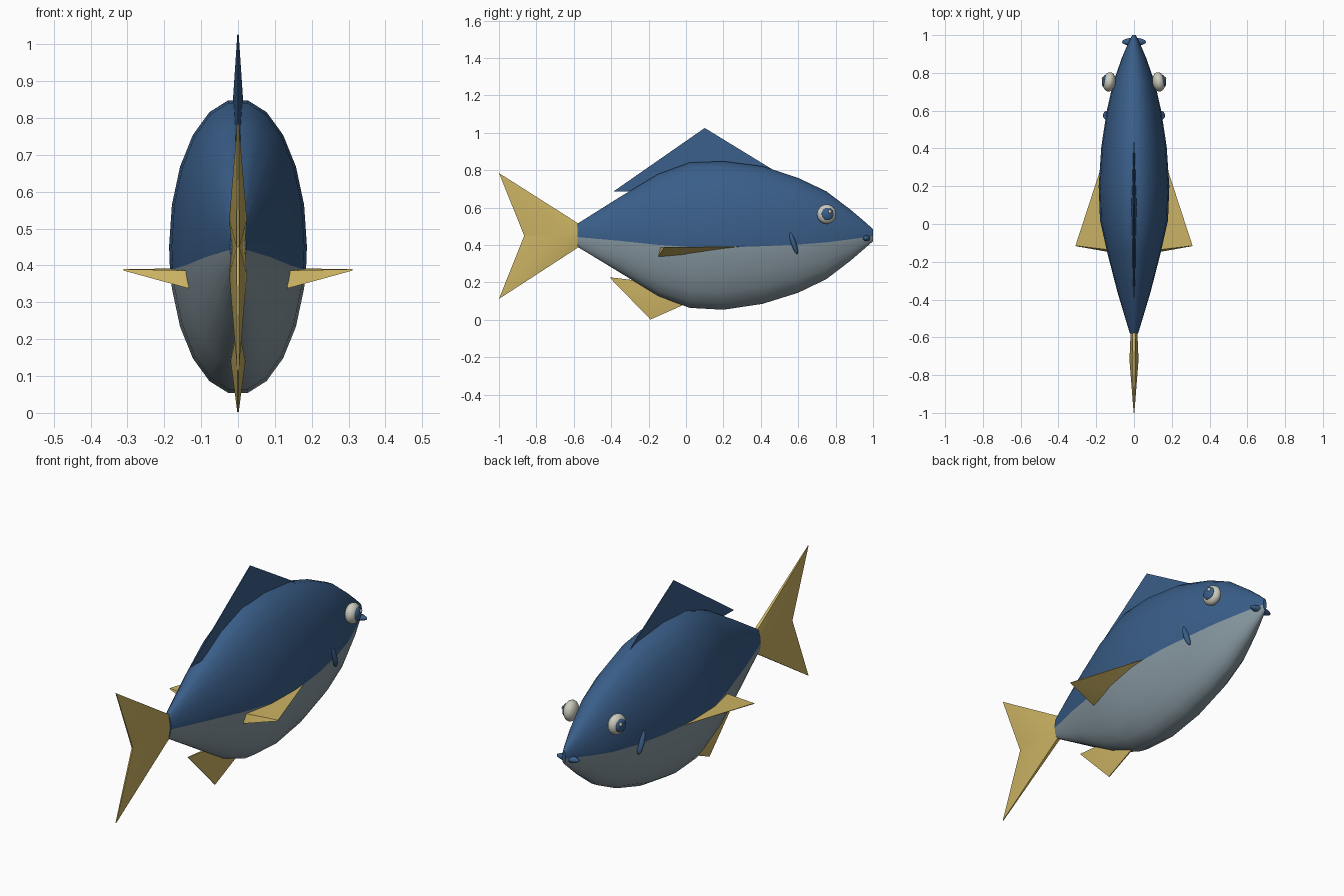
import bpy, bmesh, math
from mathutils import Matrix

if "Cube" in bpy.data.objects:
    bpy.data.objects.remove(bpy.data.objects["Cube"])


def material(name, rgb):
    m = bpy.data.materials.new(name)
    m.diffuse_color = (*rgb, 1)
    m.use_nodes = True
    m.node_tree.nodes["Principled BSDF"].inputs["Base Color"].default_value = m.diffuse_color
    return m


BLUE = material("deep_blue", (0.042, 0.112, 0.25))
GREY = material("belly_grey", (0.24, 0.31, 0.35))
GOLD = material("fin_gold", (0.60, 0.45, 0.125))
WHITE = material("eye_white", (0.60, 0.60, 0.52))


def finish(name, bm, mats, angle=30):
    bmesh.ops.recalc_face_normals(bm, faces=bm.faces)
    me = bpy.data.meshes.new(name)
    bm.to_mesh(me)
    bm.free()
    ob = bpy.data.objects.new(name, me)
    bpy.context.collection.objects.link(ob)
    for m in mats:
        me.materials.append(m)
    bpy.ops.object.select_all(action='DESELECT')
    ob.select_set(True)
    bpy.context.view_layer.objects.active = ob
    bpy.ops.object.shade_smooth_by_angle(angle=math.radians(angle))
    return ob


# Body: elliptical rings (y, top, bottom, half width) lofted from tail to nose
RINGS = [(-0.58, 0.515, 0.39, 0.022), (-0.36, 0.655, 0.255, 0.088),
         (-0.15, 0.782, 0.125, 0.142), (0.02, 0.845, 0.06, 0.18),
         (0.2, 0.852, 0.05, 0.187), (0.41, 0.825, 0.082, 0.173),
         (0.6, 0.762, 0.142, 0.144), (0.75, 0.69, 0.215, 0.11),
         (0.88, 0.59, 0.315, 0.064), (0.96, 0.522, 0.385, 0.03),
         (1.0, 0.485, 0.42, 0.01)]
SPLIT = math.acos(-0.16)          # colour line, measured from the top
angles = [(i + 0.5) * math.tau / 22 for i in range(22)]
angles = sorted(angles + [SPLIT, math.tau - SPLIT])

bm = bmesh.new()
loops = []
for y, top, bot, w in RINGS:
    c, h = (top + bot) / 2, (top - bot) / 2
    loops.append([bm.verts.new((w * math.sin(a), y, c + h * math.cos(a))) for a in angles])
n = len(angles)
for r, s in zip(loops, loops[1:]):
    for i in range(n):
        j = (i + 1) % n
        f = bm.faces.new((r[i], r[j], s[j], s[i]))
        mid = (angles[i] + (angles[j] if j else math.tau + angles[0])) / 2
        f.material_index = 1 if SPLIT < mid < math.tau - SPLIT else 0
bm.faces.new(loops[0])
bm.faces.new(loops[-1])
finish("body", bm, [BLUE, GREY], 40)


# Upright fins: outline points (y, z, half thickness) swollen to a crest on each side
def upright_fin(name, outline, crest, mat):
    bm = bmesh.new()
    sides = [[bm.verts.new((s * t, y, z)) for y, z, t in outline] for s in (-1, 1)]
    k = len(outline)
    for s, loop in zip((-1, 1), sides):
        apex = bm.verts.new((s * crest[2], crest[0], crest[1]))
        for i in range(k):
            bm.faces.new((loop[i], loop[(i + 1) % k], apex))
    for i in range(k):
        j = (i + 1) % k
        bm.faces.new((sides[0][i], sides[0][j], sides[1][j], sides[1][i]))
    return finish(name, bm, [mat])


upright_fin("dorsal_fin", [(-0.39, 0.685, 0.002), (0.1, 1.026, 0.002), (0.6, 0.72, 0.002),
                           (0.1, 0.70, 0.014)], (0.08, 0.80, 0.017), BLUE)
upright_fin("belly_fin", [(-0.41, 0.228, 0.002), (-0.19, 0.002, 0.002), (0.1, 0.13, 0.004),
                          (-0.1, 0.19, 0.014)], (-0.18, 0.14, 0.02), GOLD)
upright_fin("tail_upper_lobe", [(-0.575, 0.515, 0.008), (-1.0, 0.785, 0.002),
                                (-0.865, 0.45, 0.004), (-0.575, 0.45, 0.018)],
            (-0.72, 0.525, 0.024), GOLD)
upright_fin("tail_lower_lobe", [(-0.575, 0.388, 0.008), (-1.0, 0.112, 0.002),
                                (-0.865, 0.45, 0.004), (-0.575, 0.45, 0.018)],
            (-0.72, 0.375, 0.024), GOLD)


# Ellipsoid details
def ellipsoid(name, loc, radii, mat, rot=None, seg=20):
    bm = bmesh.new()
    m = Matrix.Translation(loc) @ (rot or Matrix()) @ Matrix.Diagonal((*radii, 1))
    bmesh.ops.create_uvsphere(bm, u_segments=seg, v_segments=seg // 2 + 2, radius=1, matrix=m)
    return finish(name, bm, [mat], 60)


for s, side in ((1, "right"), (-1, "left")):
    # Side fin: flat top, swollen underside
    bm = bmesh.new()
    for x, y, z in [(0.155, 0.36, 0.392), (0.31, -0.115, 0.39), (0.12, -0.138, 0.386),
                    (0.135, -0.148, 0.338), (0.15, 0.0, 0.345), (0.31, -0.117, 0.386)]:
        bm.verts.new((s * x, y, z))
    bmesh.ops.convex_hull(bm, input=bm.verts[:])
    finish(side + "_side_fin", bm, [GOLD])

    # Eye with iris and glint
    turn = Matrix.Rotation(s * 0.15, 4, 'Z')
    ellipsoid(side + "_eye", (s * 0.131, 0.752, 0.565), (0.034, 0.052, 0.052), WHITE, turn)
    ellipsoid(side + "_iris", (s * 0.156, 0.757, 0.566), (0.013, 0.033, 0.033), BLUE, turn)
    ellipsoid(side + "_glint", (s * 0.165, 0.77, 0.579), (0.006, 0.01, 0.01), WHITE, turn, 10)

    # Gill slit
    ellipsoid(side + "_gill", (s * 0.144, 0.575, 0.41), (0.02, 0.014, 0.062), BLUE,
              Matrix.Rotation(0.33, 4, 'X'), 14)

# Mouth
ellipsoid("mouth", (0, 0.964, 0.436), (0.064, 0.022, 0.017), BLUE, None, 16)
